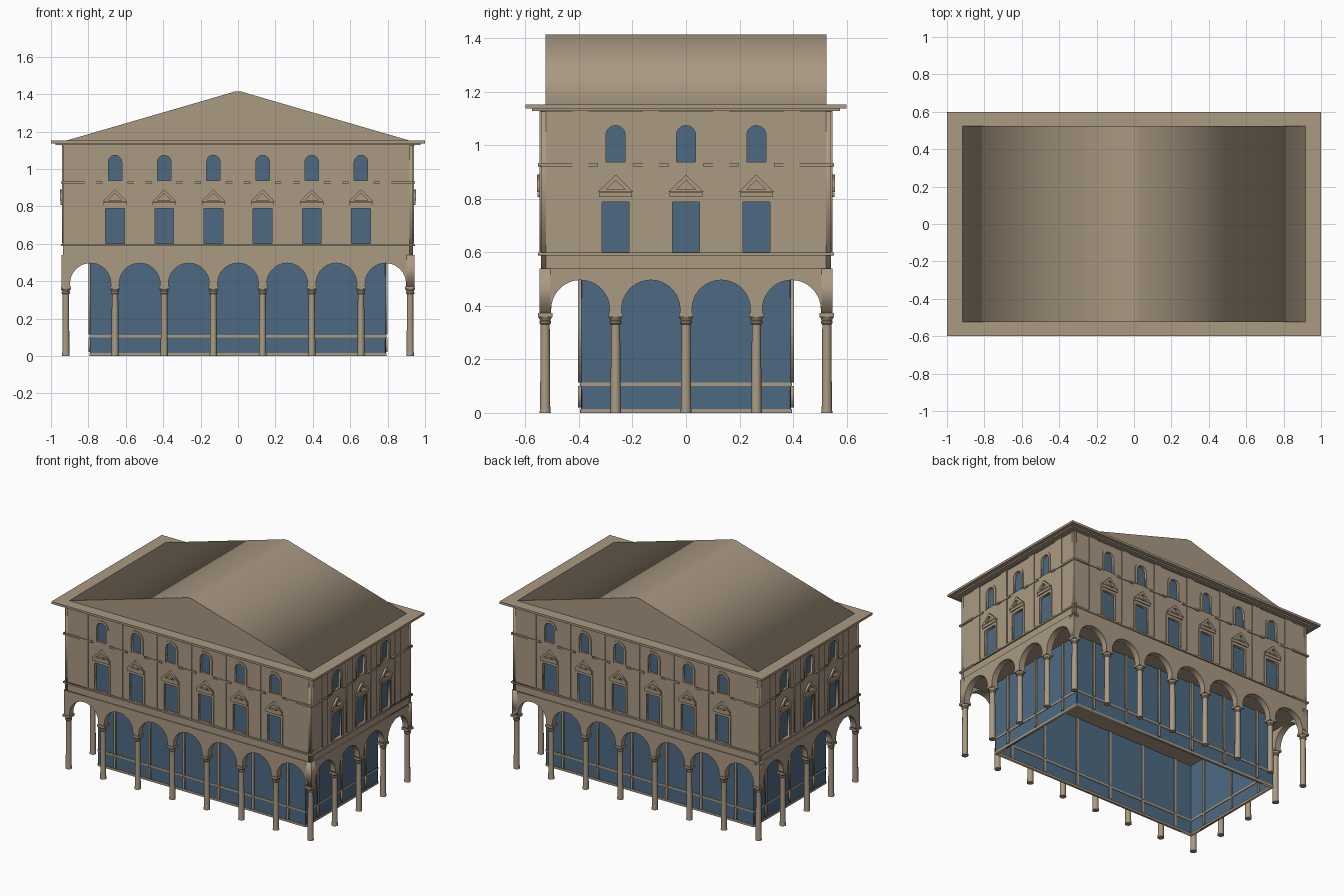
import bpy, bmesh, math
from mathutils import Matrix

if "Cube" in bpy.data.objects:
    bpy.data.objects.remove(bpy.data.objects["Cube"])

BAY = 0.263


def material(name, rgb):
    m = bpy.data.materials.new(name)
    m.diffuse_color = (*rgb, 1)
    m.use_nodes = True
    m.node_tree.nodes["Principled BSDF"].inputs["Base Color"].default_value = m.diffuse_color
    return m


STONE = material("tan stone", (0.40, 0.32, 0.225))
GLASS = material("blue glass", (0.076, 0.144, 0.223))


def finish(name, bm, mat):
    bmesh.ops.remove_doubles(bm, verts=bm.verts, dist=1e-5)
    bmesh.ops.recalc_face_normals(bm, faces=bm.faces)
    me = bpy.data.meshes.new(name)
    bm.to_mesh(me)
    bm.free()
    me.materials.append(mat)
    ob = bpy.data.objects.new(name, me)
    bpy.context.collection.objects.link(ob)
    return ob


def box(name, hx, hy, z0, z1, mat=STONE):
    bm = bmesh.new()
    bmesh.ops.create_cube(bm, size=1, matrix=Matrix.Translation((0, 0, (z0 + z1) / 2))
                          @ Matrix.Diagonal((2 * hx, 2 * hy, z1 - z0, 1)))
    return finish(name, bm, mat)


def plate(name, loops, v0, v1, angle, mat=STONE):
    """Extrude outlines (u, z), with inner loops as holes, from depth v0 to v1 on one side."""
    cu = bpy.data.curves.new(name, 'CURVE')
    cu.dimensions = '2D'
    cu.fill_mode = 'BOTH'
    cu.extrude = (v1 - v0) / 2
    for loop in loops:
        sp = cu.splines.new('POLY')
        sp.points.add(len(loop) - 1)
        for p, (u, z) in zip(sp.points, loop):
            p.co = (u, z, 0, 1)
        sp.use_cyclic_u = True
    tmp = bpy.data.objects.new(name + " outline", cu)
    bpy.context.collection.objects.link(tmp)
    bpy.context.view_layer.update()
    me = bpy.data.meshes.new_from_object(tmp.evaluated_get(bpy.context.evaluated_depsgraph_get()))
    bpy.data.objects.remove(tmp)
    bm = bmesh.new()
    bm.from_mesh(me)
    bpy.data.meshes.remove(me)
    # stand the outline upright facing -y, push outwards, then turn to its side
    bm.transform(Matrix.Rotation(angle, 4, 'Z') @ Matrix.Translation((0, -(v0 + v1) / 2, 0))
                 @ Matrix.Rotation(math.pi / 2, 4, 'X'))
    return finish(name, bm, mat)


def rect(u, hw, z0, z1):
    return [(u - hw, z0), (u + hw, z0), (u + hw, z1), (u - hw, z1)]


def arch(u, r, z0, spring, n=14):
    """Round-headed outline, from lower right over the top to lower left."""
    return ([(u + r, z0)] + [(u + r * math.cos(math.pi * i / n), spring + r * math.sin(math.pi * i / n))
                             for i in range(n + 1)] + [(u - r, z0)])


def facade(side, n, half, d, glass_half, glass_d, angle):
    wins = [(i - (n - 1) / 2) * BAY for i in range(n)]
    mids = [(i - n / 2) * BAY for i in range(n + 1)]
    nm = side + "_"

    # arcade wall with round arches along its lower edge
    r = BAY / 2 - 0.0225
    outline = [(half, 0.54), (-half, 0.54), (-half, 0.37)]
    for u in mids:
        outline += arch(u, r, 0.37, 0.496 - r, 18)[::-1]
    outline.append((half, 0.37))
    plate(nm + "arcade", [outline], d - 0.042, d, angle)

    # upper wall with window openings and the glass behind
    e = half - 0.006
    holes = [rect(u, 0.05, 0.6, 0.788) for u in wins]
    holes += [arch(u, 0.036, 0.938, 1.037) for u in wins]
    plate(nm + "upper_wall", [rect(0, e, 0.535, 1.14)] + holes, d - 0.026, d - 0.006, angle)
    plate(nm + "upper_windows", [rect(u, 0.055, 0.59, 0.80) for u in wins]
          + [rect(u, 0.045, 0.93, 1.085) for u in wins], d - 0.028, d - 0.019, angle, GLASS)

    # flat pilasters and string courses
    plate(nm + "pilasters", [rect(u, 0.03, 0.6, 1.13) for u in mids], d - 0.008, d - 0.001, angle)
    plate(nm + "sill_course", [rect(0, half + 0.004, 0.588, 0.599)], d - 0.01, d + 0.004, angle)
    band = []
    edges = [-half - 0.004] + [u + s * 0.066 for u in wins for s in (-1, 1)] + [half + 0.004]
    for a, b in zip(edges[::2], edges[1::2]):
        band.append([(a, 0.921), (b, 0.921), (b, 0.933), (a, 0.933)])
    plate(nm + "string_course", band, d - 0.01, d + 0.004, angle)
    plate(nm + "frieze", [rect(0, half, 1.125, 1.137)], d - 0.01, d, angle)

    # window surrounds
    jambs = [[(u - 0.065, 0.6), (u - 0.05, 0.6), (u - 0.05, 0.788), (u + 0.05, 0.788), (u + 0.05, 0.6),
              (u + 0.065, 0.6), (u + 0.065, 0.806), (u - 0.065, 0.806)] for u in wins]
    plate(nm + "window_frames", jambs, d - 0.008, d - 0.001, angle)
    heads = [arch(u, 0.053, 0.934, 1.037) + arch(u, 0.036, 0.934, 1.037)[::-1] for u in wins]
    plate(nm + "arched_frames", heads, d - 0.008, d - 0.001, angle)

    # pediments on small lintels
    plate(nm + "lintels", [rect(u, 0.062, 0.806, 0.824) for u in wins], d - 0.008, d + 0.006, angle)
    ped = []
    for u in wins:
        ped.append([(u - 0.066, 0.825), (u + 0.066, 0.825), (u, 0.89)])
        ped.append([(u - 0.036, 0.834), (u + 0.036, 0.834), (u, 0.869)])
    plate(nm + "pediments", ped, d - 0.008, d + 0.009, angle)

    # ground floor glazing with mullions, rail and base
    plate(nm + "shop_glass", [rect(0, glass_half, 0.012, 0.502)], glass_d - 0.004, glass_d, angle, GLASS)
    plate(nm + "mullions", [rect(u, 0.008, a, b) for u in wins for a, b in ((0.02, 0.1), (0.114, 0.5))],
          glass_d - 0.01, glass_d + 0.01, angle)
    plate(nm + "glazing_rail", [rect(0, glass_half, 0.1, 0.113)], glass_d - 0.008, glass_d + 0.003, angle)
    plate(nm + "glazing_base", [rect(0, glass_half, 0, 0.015)], glass_d - 0.012, glass_d + 0.003, angle)


HX, HY = 3.5 * BAY + 0.022, 2 * BAY + 0.022
for side, a in (("front", 0), ("back", math.pi)):
    facade(side, 6, HX, HY, 0.79, 0.393, a)
for side, a in (("right", math.pi / 2), ("left", -math.pi / 2)):
    facade(side, 3, HY, HX, 0.393, 0.79, a)

# upper storey core, whose underside is the arcade ceiling
box("upper_core", HX - 0.025, HY - 0.025, 0.5, 1.14)

# eaves
box("eaves_moulding", 0.975, 0.575, 1.128, 1.138)
box("eaves_slab", 1.0, 0.6, 1.137, 1.152)

# gabled roof with a softened ridge
roof = [(-0.93, 1.148), (0.93, 1.148), (0.035, 1.408), (0.02, 1.414), (-0.02, 1.414), (-0.035, 1.408)]
plate("roof", [roof], -0.525, 0.525, 0)


# columns: turned shaft and capital with a square top block
def column(name, x, y):
    bm = bmesh.new()
    profile = [(0.021, 0), (0.019, 0.02), (0.017, 0.33), (0.022, 0.335), (0.022, 0.342),
               (0.019, 0.346), (0.026, 0.358)]
    vs = [bm.verts.new((r, 0, z)) for r, z in [(0, 0)] + profile + [(0, 0.358)]]
    es = [bm.edges.new(p) for p in zip(vs, vs[1:])]
    bmesh.ops.spin(bm, geom=vs + es, cent=(0, 0, 0), axis=(0, 0, 1), angle=2 * math.pi, steps=16)
    bmesh.ops.create_cube(bm, size=1, matrix=Matrix.Translation((0, 0, 0.365))
                          @ Matrix.Diagonal((0.054, 0.054, 0.015, 1)))
    bm.transform(Matrix.Translation((x, y, 0)))
    ob = finish(name, bm, STONE)
    bpy.context.view_layer.objects.active = ob
    ob.select_set(True)
    bpy.ops.object.shade_smooth_by_angle(angle=math.radians(30))
    ob.select_set(False)


CX, CY = 3.5 * BAY, 2 * BAY
for s in (-1, 1):
    for i in range(8):
        column("long_side_column", (i - 3.5) * BAY, s * CY)
    for j in range(1, 4):
        column("short_side_column", s * CX, (j - 2) * BAY)
